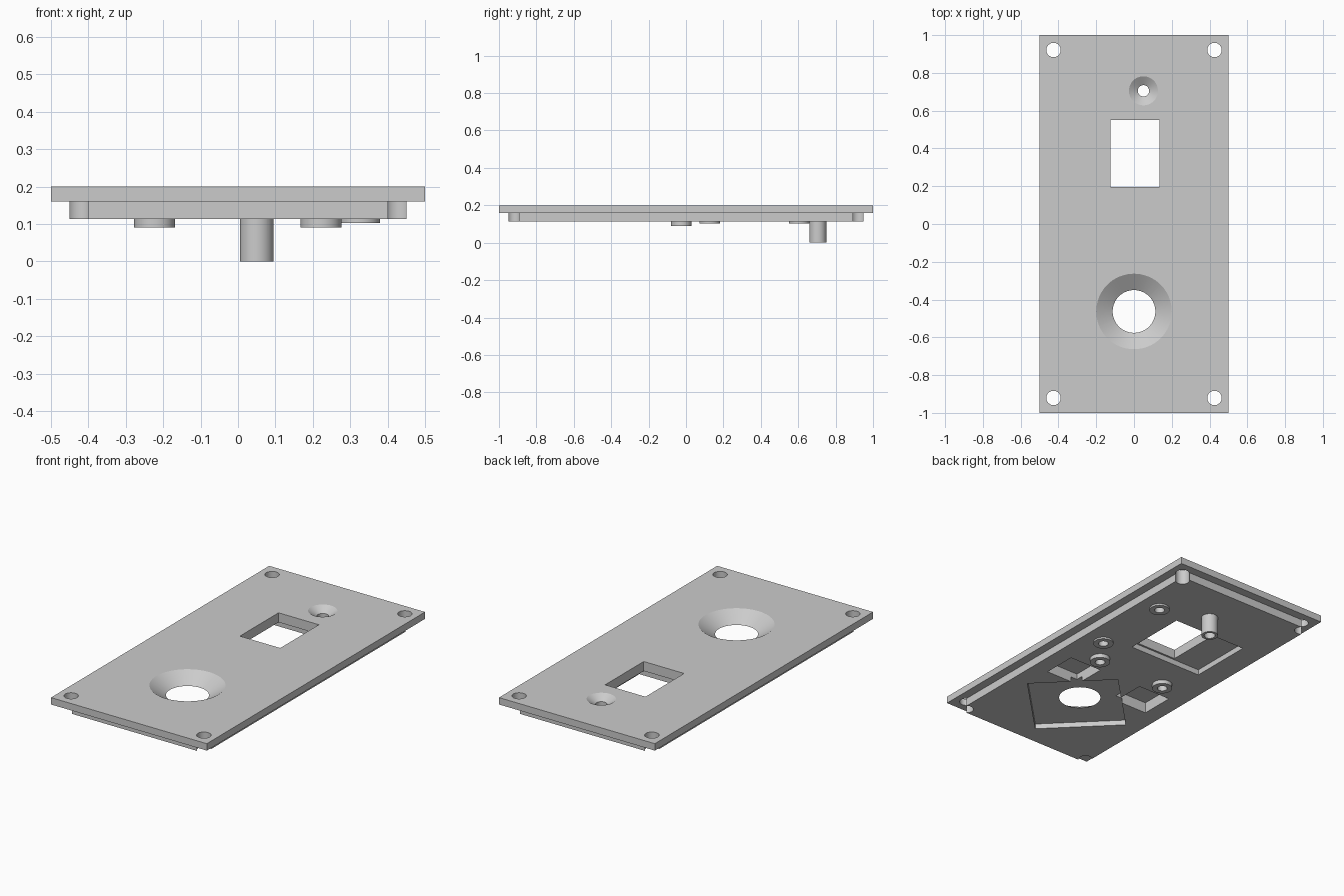
import bpy
import math

if "Cube" in bpy.data.objects:
    bpy.data.objects.remove(bpy.data.objects["Cube"], do_unlink=True)

grey = bpy.data.materials.new("plain grey")
grey.use_nodes = True
COLOUR = (0.6, 0.6, 0.6, 1)
grey.diffuse_color = COLOUR
grey.node_tree.nodes["Principled BSDF"].inputs["Base Color"].default_value = COLOUR


def box(name, x0, x1, y0, y1, z0, z1):
    bpy.ops.mesh.primitive_cube_add(
        size=1, location=((x0 + x1) / 2, (y0 + y1) / 2, (z0 + z1) / 2))
    ob = bpy.context.object
    ob.scale = (x1 - x0, y1 - y0, z1 - z0)
    ob.name = name
    bpy.ops.object.transform_apply(location=True, rotation=True, scale=True)
    return ob


def cone(name, x, y, z0, z1, r0, r1, sides=64):
    bpy.ops.mesh.primitive_cone_add(
        vertices=sides, radius1=r0, radius2=r1, depth=z1 - z0,
        location=(x, y, (z0 + z1) / 2))
    ob = bpy.context.object
    ob.name = name
    return ob


def rod(name, x, y, z0, z1, r, sides=48):
    return cone(name, x, y, z0, z1, r, r, sides)


def combine(target, tool, operation):
    bpy.context.view_layer.objects.active = target
    mod = target.modifiers.new(operation, "BOOLEAN")
    mod.operation = operation
    mod.solver = "EXACT"
    mod.object = tool
    bpy.ops.object.modifier_apply(modifier=mod.name)
    bpy.data.objects.remove(tool, do_unlink=True)


TOP, STEP, UNDER = 0.2, 0.16, 0.113
TUBE = (0.05, 0.705)
HOLE = (0, -0.463)

# Face plate with a stepped inner slab
panel = box("face_panel", -0.5, 0.5, -1, 1, STEP, TOP)
combine(panel, box("inner_slab", -0.45, 0.45, -0.95, 0.95, UNDER, 0.18), "UNION")

# Pockets in the underside: window surround, turned square, two side pockets
combine(panel, box("window_pocket", -0.305, 0.17, 0.185, 0.565, 0.05, 0.145), "DIFFERENCE")
half = 0.352
square = cone("square_pocket", 0, -0.49, 0.05, 0.143, half, half, 4)
combine(panel, square, "DIFFERENCE")
for side in (-1, 1):
    x0, x1 = sorted((side * 0.14, side * 0.35))
    combine(panel, box("side_pocket", x0, x1, -0.32, -0.12, 0.05, 0.176), "DIFFERENCE")

# Screw bosses and the long tube
bosses = [(0.325, 0.605, 0.103), (0.325, 0.126, 0.103),
          (0.222, -0.025, 0.09), (-0.223, -0.025, 0.09)]
for x, y, z in bosses:
    combine(panel, rod("boss", x, y, z, 0.13, 0.055), "UNION")
    combine(panel, rod("boss_hole", x, y, 0.05, STEP, 0.027), "DIFFERENCE")
combine(panel, rod("tube", *TUBE, 0, 0.13, 0.045), "UNION")
combine(panel, rod("tube_hole", *TUBE, -0.1, 0.3, 0.03), "DIFFERENCE")

# Countersinks in the face
combine(panel, cone("tube_countersink", *TUBE, 0.169, 0.21, 0.0285, 0.0925), "DIFFERENCE")
combine(panel, rod("large_hole", *HOLE, 0, 0.3, 0.113, 64), "DIFFERENCE")
combine(panel, cone("large_countersink", *HOLE, 0.14, 0.21, 0.1085, 0.2152), "DIFFERENCE")

# Window and corner screw holes
combine(panel, box("window", -0.125, 0.134, 0.196, 0.55, 0, 0.3), "DIFFERENCE")
for x in (-0.426, 0.426):
    for y in (-0.921, 0.921):
        combine(panel, rod("corner_hole", x, y, 0, 0.3, 0.038), "DIFFERENCE")

# Finish
panel.data.materials.clear()
panel.data.materials.append(grey)
for face in panel.data.polygons:
    face.material_index = 0
bpy.ops.object.select_all(action="DESELECT")
panel.select_set(True)
bpy.context.view_layer.objects.active = panel
bpy.ops.object.shade_smooth_by_angle(angle=math.radians(30))
